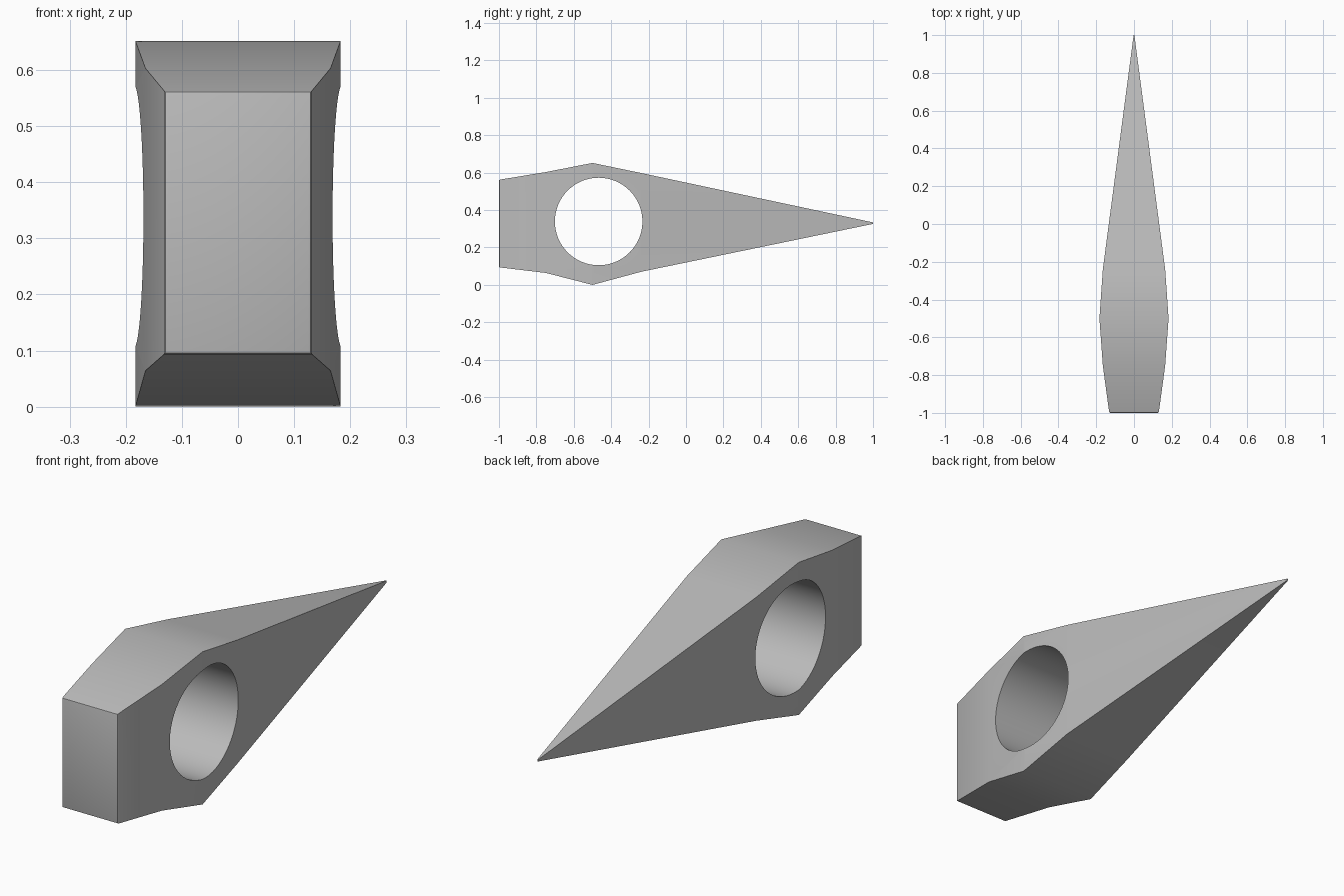
import bpy, bmesh, math

cube = bpy.data.objects.get("Cube")
if cube:
    bpy.data.objects.remove(cube)

# Steel material
steel = bpy.data.materials.new("grey_steel")
steel.use_nodes = True
colour = (0.5, 0.5, 0.5, 1)
steel.diffuse_color = colour
steel.node_tree.nodes["Principled BSDF"].inputs["Base Color"].default_value = colour

# Hammer head sections: y, half width, bottom, top
sections = [(-1, 0.131, 0.094, 0.562), (-0.75, 0.165, 0.064, 0.603),
            (-0.5, 0.183, 0, 0.652), (-0.24, 0.165, 0.07, 0.598),
            (1, 0.002, 0.326, 0.334)]
bm = bmesh.new()
rings = [[bm.verts.new((x, y, z)) for x, z in ((-w, lo), (w, lo), (w, hi), (-w, hi))]
         for y, w, lo, hi in sections]
for a, b in zip(rings, rings[1:]):
    for i in range(4):
        j = (i + 1) % 4
        bm.faces.new((a[i], a[j], b[j], b[i]))
striking_face = bm.faces.new(rings[0])
bm.faces.new(rings[-1])
bmesh.ops.recalc_face_normals(bm, faces=bm.faces)

# Softened rim of the striking face
bmesh.ops.bevel(bm, geom=list(striking_face.edges), offset=0.006, segments=2,
                profile=0.5, affect='EDGES')
mesh = bpy.data.meshes.new("hammer_head")
bm.to_mesh(mesh)
bm.free()
head = bpy.data.objects.new("hammer_head", mesh)
bpy.context.collection.objects.link(head)
mesh.materials.append(steel)

# Round handle hole through the cheeks
bpy.ops.mesh.primitive_cylinder_add(vertices=64, radius=0.234, depth=1,
                                    location=(0, -0.467, 0.339),
                                    rotation=(0, math.pi / 2, 0))
cutter = bpy.context.object
cutter.name = "handle_hole_cutter"
cutter.data.materials.append(steel)
cut = head.modifiers.new("handle_hole", 'BOOLEAN')
cut.operation = 'DIFFERENCE'
cut.solver = 'EXACT'
cut.object = cutter
bpy.ops.object.select_all(action='DESELECT')
head.select_set(True)
bpy.context.view_layer.objects.active = head
bpy.ops.object.modifier_apply(modifier=cut.name)
bpy.data.objects.remove(cutter)

# Smooth shading with crisp edges
bpy.ops.object.shade_smooth_by_angle(angle=math.radians(30))
